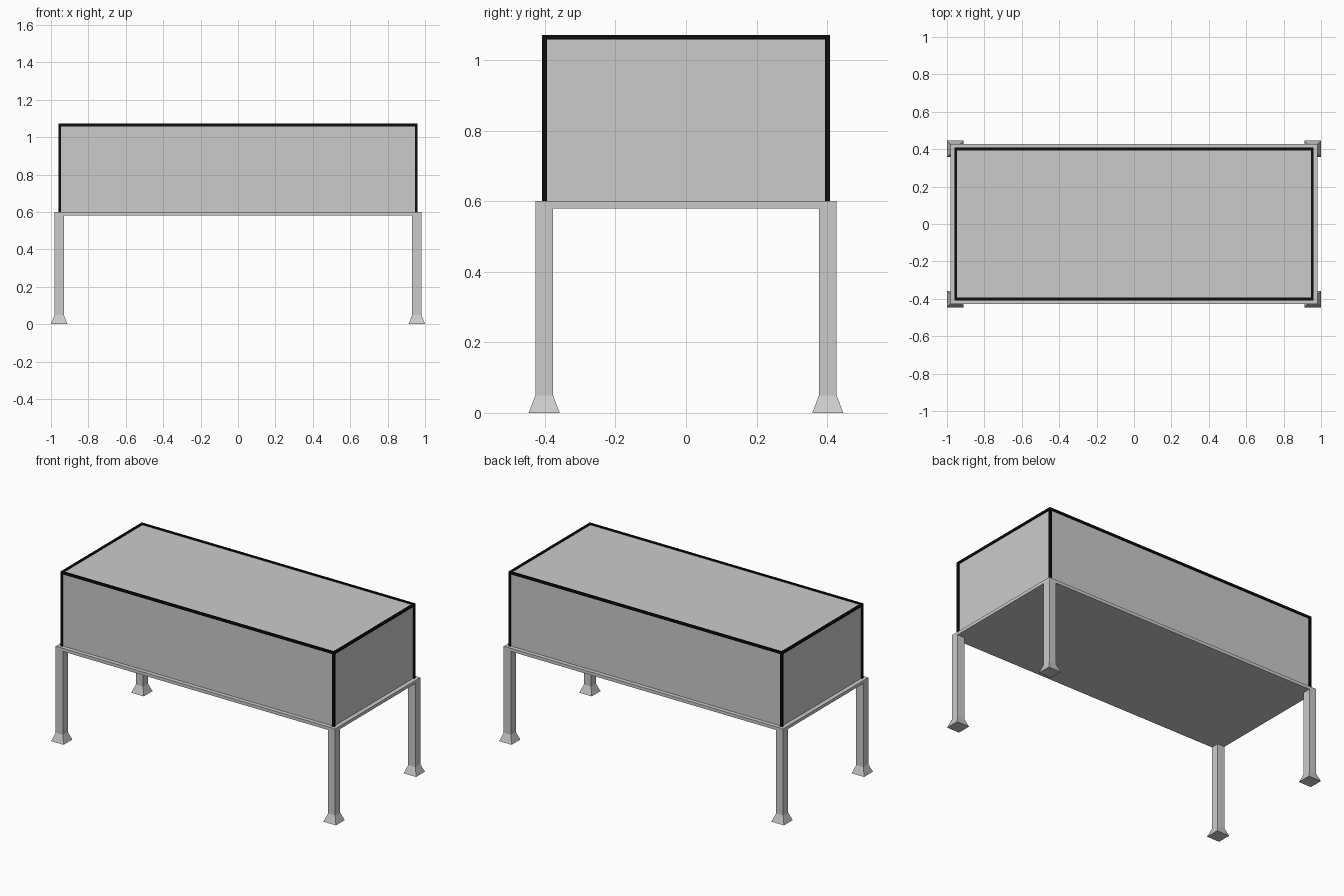
import bpy, bmesh

if "Cube" in bpy.data.objects:
    bpy.data.objects.remove(bpy.data.objects["Cube"])

black = bpy.data.materials.new("black_trim")
black.diffuse_color = (0.004, 0.004, 0.004, 1)
black.use_nodes = True
black.node_tree.nodes["Principled BSDF"].inputs["Base Color"].default_value = black.diffuse_color


def box(name, lo, hi, mat=None, taper=1.0):
    """Axis-aligned box from lo to hi; taper scales its upper face."""
    bm = bmesh.new()
    bmesh.ops.create_cube(bm, size=1)
    c = [(a + b) / 2 for a, b in zip(lo, hi)]
    s = [b - a for a, b in zip(lo, hi)]
    for v in bm.verts:
        k = taper if v.co.z > 0 else 1.0
        v.co = (c[0] + v.co.x * s[0] * k, c[1] + v.co.y * s[1] * k, c[2] + v.co.z * s[2])
    me = bpy.data.meshes.new(name)
    bm.to_mesh(me)
    bm.free()
    ob = bpy.data.objects.new(name, me)
    bpy.context.collection.objects.link(ob)
    if mat:
        me.materials.append(mat)
    return ob


LX, LY = 0.956, 0.402          # leg centres
LEG, FOOT = 0.025, 0.044       # half widths
BX, BY, BZ = 0.954, 0.401, 1.065   # tank half sizes and top
T = 0.007                      # half thickness of the trim
Z = 0.60                       # top of the stand

# Stand top
box("stand_top", (-LX - LEG, -LY - LEG, 0.58), (LX + LEG, LY + LEG, Z))

# Tank body
box("tank_body", (-BX, -BY, Z), (BX, BY, BZ))

# Legs, flared feet and upright trim at each corner
for sx, xn in ((-1, "left"), (1, "right")):
    for sy, yn in ((-1, "front"), (1, "back")):
        tag = yn + "_" + xn
        x, y = sx * LX, sy * LY
        box(tag + "_leg", (x - LEG, y - LEG, 0.05), (x + LEG, y + LEG, 0.58))
        box(tag + "_foot", (x - FOOT, y - FOOT, 0), (x + FOOT, y + FOOT, 0.05),
            taper=LEG / FOOT)
        x, y = sx * BX, sy * BY
        box(tag + "_upright_trim", (x - T, y - T, Z), (x + T, y + T, BZ - T), black)

# Trim round the upper rim
for s, xn, yn in ((-1, "left", "front"), (1, "right", "back")):
    box(yn + "_rim_trim", (-BX - T, s * BY - T, BZ - T), (BX + T, s * BY + T, BZ + T), black)
    box(xn + "_rim_trim", (s * BX - T, -BY + T, BZ - T), (s * BX + T, BY - T, BZ + T), black)
